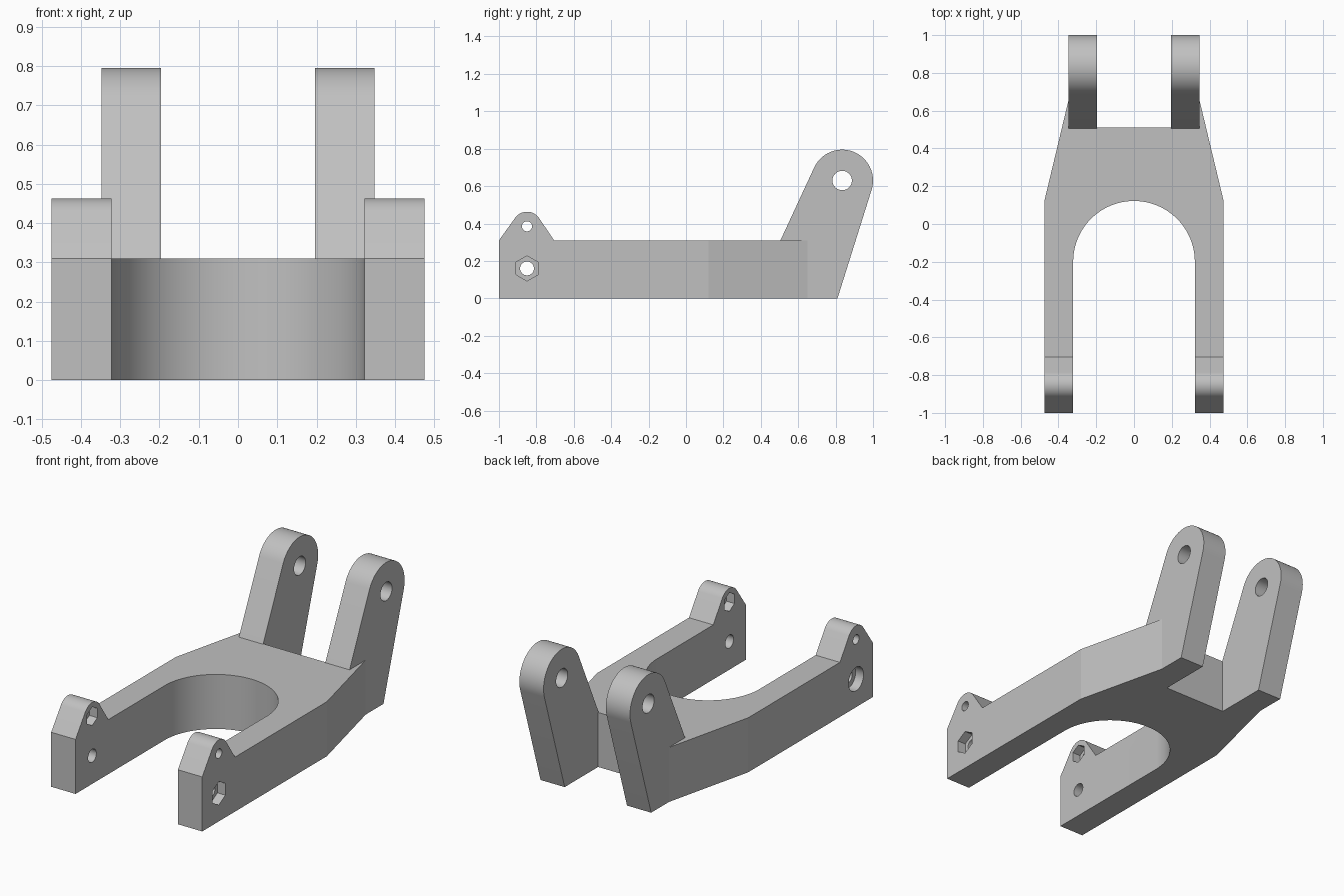
import bpy, bmesh
from math import sin, cos, atan2, acos, hypot, pi, radians

if "Cube" in bpy.data.objects:
    bpy.data.objects.remove(bpy.data.objects["Cube"])

grey = bpy.data.materials.new("plain grey")
grey.use_nodes = True
colour = (0.53, 0.53, 0.53, 1)
grey.diffuse_color = colour
grey.node_tree.nodes["Principled BSDF"].inputs["Base Color"].default_value = colour


def arc(centre, r, a0, a1, n):
    return [(centre[0] + r * cos(a0 + (a1 - a0) * i / n),
             centre[1] + r * sin(a0 + (a1 - a0) * i / n)) for i in range(n + 1)]


def ring(centre, r, n):
    # Closed polygon with one corner pointing up
    return arc(centre, r, pi / 2, pi / 2 + 2 * pi, n)[:-1]


def rounded_tip(p_back, p_front, centre, r):
    # Arc joined by tangents to a base point on each side
    def polar(p):
        dy, dz = p[0] - centre[0], p[1] - centre[1]
        return atan2(dz, dy), acos(r / hypot(dy, dz))
    a, da = polar(p_back)
    b, db = polar(p_front)
    return arc(centre, r, a + da, b + 2 * pi - db, 32)


def prism(name, pts, lo, hi, axis="x"):
    bm = bmesh.new()
    place = (lambda p, h: (h, *p)) if axis == "x" else (lambda p, h: (*p, h))
    face = bm.faces.new([bm.verts.new(place(p, lo)) for p in pts])
    new = bmesh.ops.extrude_face_region(bm, geom=[face])["geom"]
    shift = (hi - lo, 0, 0) if axis == "x" else (0, 0, hi - lo)
    bmesh.ops.translate(bm, vec=shift, verts=[v for v in new if isinstance(v, bmesh.types.BMVert)])
    bmesh.ops.recalc_face_normals(bm, faces=bm.faces)
    mesh = bpy.data.meshes.new(name)
    bm.to_mesh(mesh)
    bm.free()
    mesh.materials.append(grey)
    ob = bpy.data.objects.new(name, mesh)
    bpy.context.scene.collection.objects.link(ob)
    return ob


def combine(target, others, operation):
    for ob in others:
        mod = target.modifiers.new(ob.name, "BOOLEAN")
        mod.operation, mod.solver, mod.object = operation, "EXACT", ob
    graph = bpy.context.evaluated_depsgraph_get()
    mesh = bpy.data.meshes.new_from_object(target.evaluated_get(graph))
    target.modifiers.clear()
    target.data = mesh
    for ob in others:
        bpy.data.objects.remove(ob)


# Fork body: tapered plan with a round-ended slot
TOP, OUT, IN = 0.31, 0.475, 0.322
half = [(IN, -1), (OUT, -1), (OUT, 0.12), (0.348, 0.65), (0.25, 0.65), (0.25, 0.51)]
plan = half + [(-x, y) for x, y in reversed(half)]
plan += arc((0, -0.2), IN, pi, 0, 48)
frame = prism("fork_frame", plan, 0, TOP, "z")

# Rear uprights and front lugs
pivot, bolt, pin = (0.835, 0.63), (-0.85, 0.385), (-0.85, 0.16)
upright = [(0.505, 0), (0.81, 0)] + rounded_tip((0.81, 0), (0.505, TOP), pivot, 0.165) + [(0.505, TOP)]
lug = [(-1, TOP), (-0.705, TOP)] + rounded_tip((-0.705, TOP), (-1, TOP), bolt, 0.078)
parts = []
for name, s in (("left", 1), ("right", -1)):
    parts.append(prism(name + "_upright", upright, s * 0.196, s * 0.348))
    parts.append(prism(name + "_lug", lug, s * IN, s * OUT))
combine(frame, parts, "UNION")

# Through holes, inner nut pockets and outer recesses
cutters = []
for centre, r in ((pivot, 0.052), (bolt, 0.027), (pin, 0.037)):
    cutters.append(prism("through_hole", ring(centre, r, 32), -0.6, 0.6))
for s in (1, -1):
    cutters.append(prism("nut_pocket", ring(bolt, 0.053, 6), s * (IN - 0.1), s * (IN + 0.05)))
cutters.append(prism("hex_recess", ring(pin, 0.067, 6), OUT - 0.05, 0.6))
cutters.append(prism("round_recess", ring(pin, 0.067, 32), -0.6, -OUT + 0.05))
for c in cutters:
    c.hide_render = True
combine(frame, cutters, "DIFFERENCE")

# Smooth the curved walls, keep the edges sharp
for ob in bpy.context.selected_objects:
    ob.select_set(False)
frame.select_set(True)
bpy.context.view_layer.objects.active = frame
bpy.ops.object.shade_smooth_by_angle(angle=radians(12))
